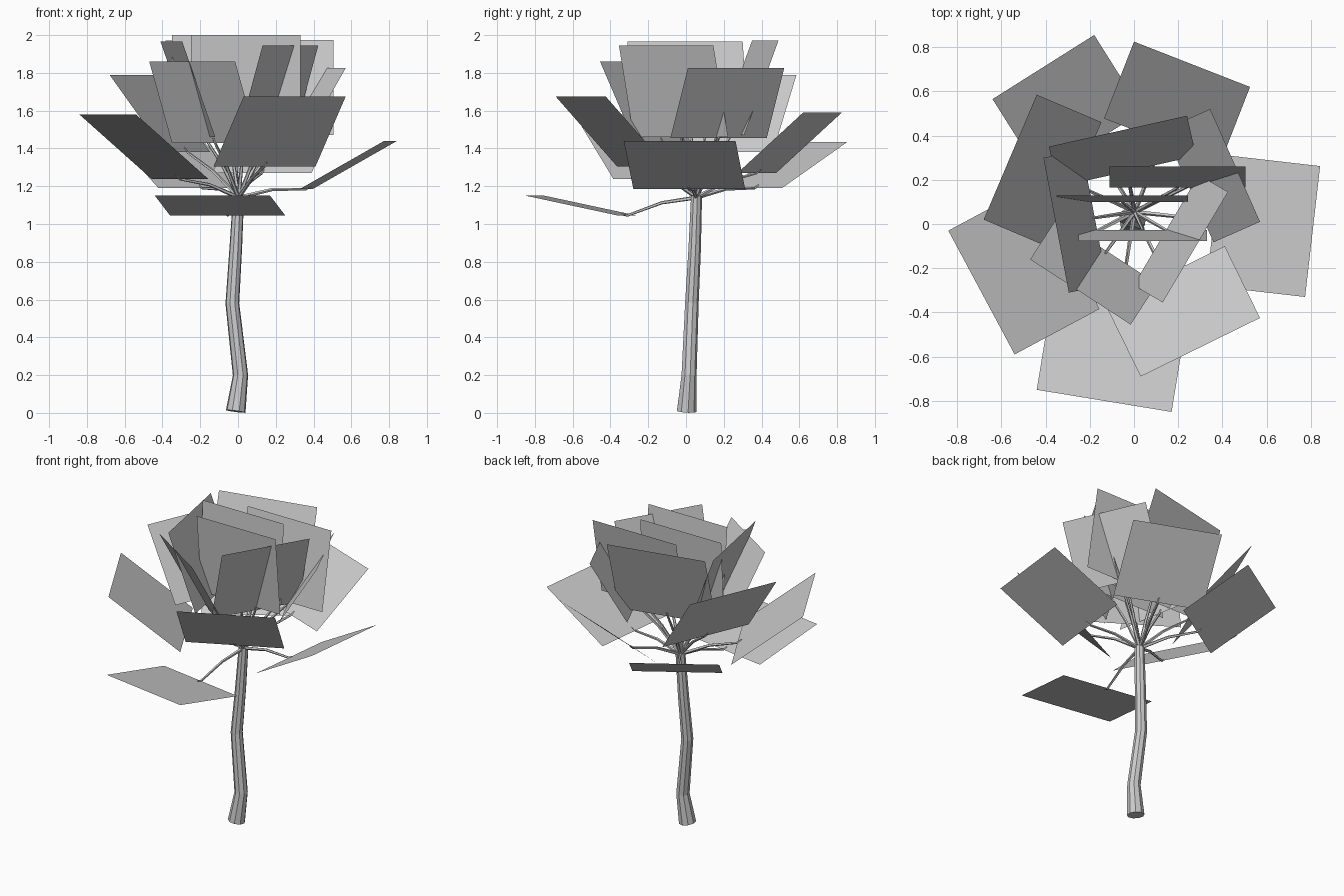
import bpy, bmesh, math
from mathutils import Vector

cube = bpy.data.objects.get("Cube")
if cube:
    bpy.data.objects.remove(cube, do_unlink=True)

grey = bpy.data.materials.new("plain grey")
grey.use_nodes = True
COLOUR = (0.6, 0.6, 0.6, 1)
grey.diffuse_color = COLOUR
grey.node_tree.nodes["Principled BSDF"].inputs["Base Color"].default_value = COLOUR


def finish(name, bm):
    mesh = bpy.data.meshes.new(name)
    bm.to_mesh(mesh)
    bm.free()
    mesh.materials.append(grey)
    obj = bpy.data.objects.new(name, mesh)
    bpy.context.scene.collection.objects.link(obj)
    return obj


def tube(name, path, radii, sides):
    """Low-poly tapered tube through the path points, capped at both ends."""
    bm = bmesh.new()
    pts = [Vector(p) for p in path]
    rings = []
    for i, (p, r) in enumerate(zip(pts, radii)):
        along = (pts[min(i + 1, len(pts) - 1)] - pts[max(i - 1, 0)]).normalized()
        ref = Vector((1, 0, 0)) if abs(along.z) > 0.7 else Vector((0, 0, 1))
        u = along.cross(ref).normalized()
        v = along.cross(u)
        rings.append([bm.verts.new(p + r * (math.cos(a) * u + math.sin(a) * v))
                      for a in (2 * math.pi * k / sides for k in range(sides))])
    for a, b in zip(rings, rings[1:]):
        for k in range(sides):
            n = (k + 1) % sides
            bm.faces.new((a[k], a[n], b[n], b[k]))
    bm.faces.new(rings[0])
    bm.faces.new(rings[-1])
    bmesh.ops.recalc_face_normals(bm, faces=bm.faces[:])
    return finish(name, bm)


# Gently bent trunk with a flared foot
tube("trunk",
     [(-0.012, 0.002, 0.008), (0.013, 0.015, 0.2), (-0.03, 0.03, 0.58),
      (-0.012, 0.045, 0.87), (0.003, 0.055, 1.15)],
     [0.053, 0.041, 0.037, 0.034, 0.03], 9)

# Leaf cards: ends of the upper edge (x, y), its height,
# then the horizontal inset and height of the lower edge
leaves = {
    "leaf_back_left": ((-0.64, 0.565), (-0.18, 0.855), 1.435, 0.41, 1.19),
    "leaf_back_right": ((0.0, 0.825), (0.525, 0.62), 1.59, 0.373, 1.27),
    "leaf_right": ((0.842, 0.262), (0.774, -0.33), 1.44, 0.45, 1.185),
    "leaf_front_right": ((0.57, -0.425), (0.03, -0.69), 1.675, 0.362, 1.305),
    "leaf_front_low": ((0.17, -0.85), (-0.44, -0.75), 1.15, 0.495, 1.045),
    "leaf_left": ((-0.54, -0.59), (-0.84, -0.03), 1.58, 0.436, 1.237),
    "leaf_mid_left": ((-0.68, 0.02), (-0.44, 0.585), 1.79, 0.318, 1.38),
    "leaf_mid_right": ((0.345, 0.52), (0.57, 0.01), 1.825, 0.23, 1.455),
    "leaf_mid_front": ((-0.015, -0.455), (-0.47, -0.16), 1.86, 0.22, 1.43),
    "leaf_inner_left": ((-0.295, -0.31), (-0.41, 0.30), 1.965, 0.178, 1.46),
    "leaf_inner_right": ((0.425, 0.145), (0.13, -0.355), 1.945, 0.153, 1.46),
    "leaf_inner_back": ((-0.385, 0.35), (0.24, 0.49), 1.972, 0.187, 1.47),
    "leaf_core_back": ((-0.11, 0.26), (0.505, 0.26), 1.975, 0.095, 1.47),
    "leaf_core_middle": ((-0.35, 0.13), (0.245, 0.13), 2.0, 0.03, 1.47),
    "leaf_core_front": ((0.33, -0.077), (-0.25, -0.077), 2.0, 0.05, 1.48),
}
FORK = Vector((0.003, 0.055, 1.14))

for name, (a, b, top, inset, low) in leaves.items():
    a, b = Vector((*a, top)), Vector((*b, top))
    edge = (b - a).normalized()
    # Lower edge lies to the right of the upper edge, toward the trunk
    down = Vector((edge.y, -edge.x, 0)) * inset + Vector((0, 0, low - top))
    bm = bmesh.new()
    bm.faces.new([bm.verts.new(p) for p in (a, b, b + down, a + down)])
    finish(name, bm)

    # Thin twig from the trunk top to the middle of the lower edge
    tip = (a + b) / 2 + down
    mid = (FORK + tip) / 2 + Vector((0, 0, 0.02))
    tube(name.replace("leaf", "twig"), [FORK, mid, tip, tip - down * 0.06],
         [0.011, 0.009, 0.007, 0.005], 5)
